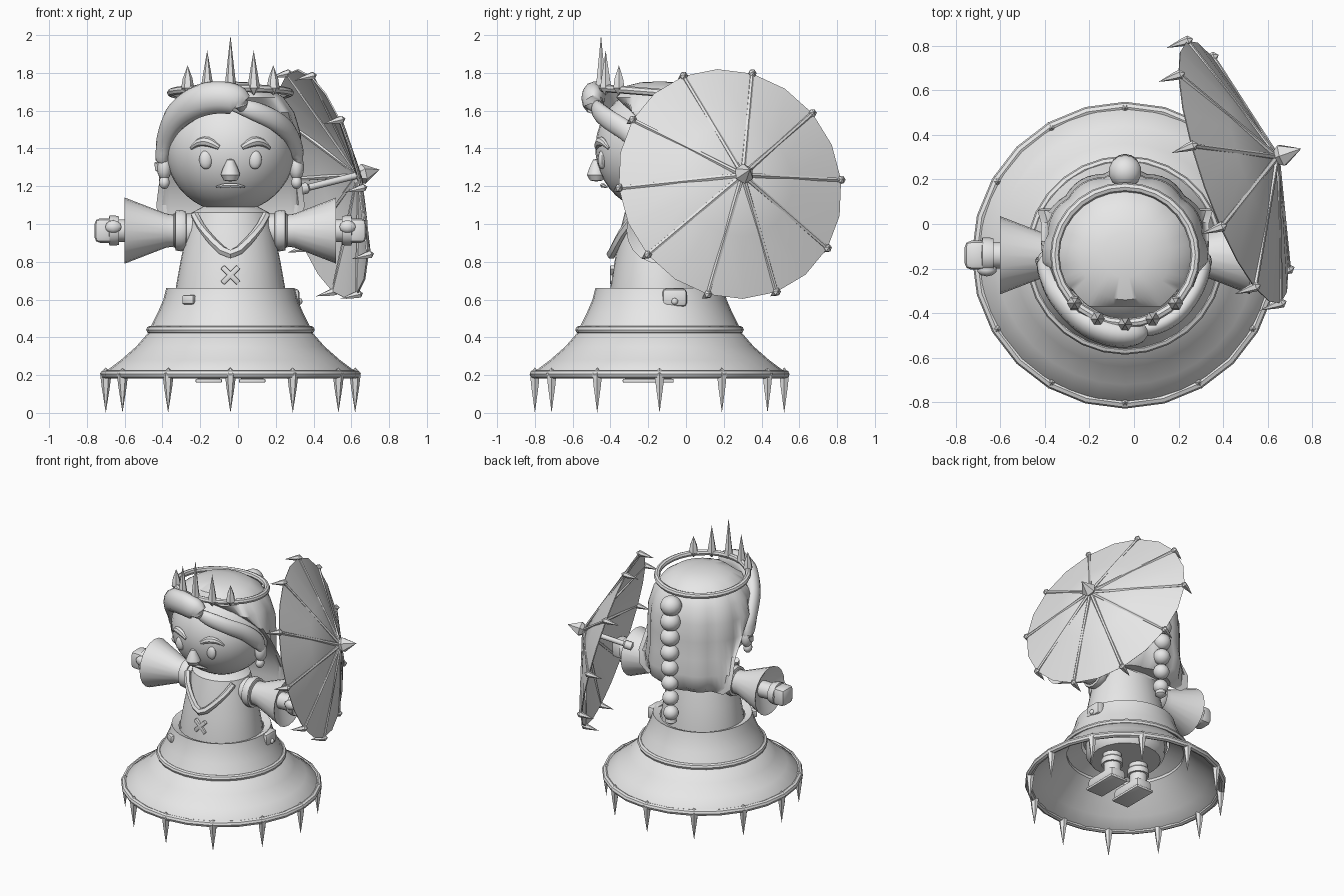
import bpy, bmesh, math
from math import sin, cos, pi, radians
from mathutils import Vector, Matrix

if "Cube" in bpy.data.objects:
    bpy.data.objects.remove(bpy.data.objects["Cube"], do_unlink=True)

GREY = bpy.data.materials.new("light_grey")
GREY.use_nodes = True
GREY.diffuse_color = (0.8, 0.8, 0.8, 1)
GREY.node_tree.nodes["Principled BSDF"].inputs["Base Color"].default_value = (0.8, 0.8, 0.8, 1)

CX, CY = -0.04, -0.14          # body axis


def finish(name, bm, matrix=None, sharp=42):
    """Turn a bmesh into an object, smooth with sharp edges kept."""
    if matrix is not None:
        bm.transform(matrix)
    bmesh.ops.remove_doubles(bm, verts=bm.verts, dist=0.0002)
    bmesh.ops.recalc_face_normals(bm, faces=bm.faces)
    for f in bm.faces:
        f.smooth = True
    for e in bm.edges:
        if len(e.link_faces) == 2 and e.calc_face_angle(0) > radians(sharp):
            e.smooth = False
    mesh = bpy.data.meshes.new(name)
    bm.to_mesh(mesh)
    bm.free()
    mesh.materials.append(GREY)
    ob = bpy.data.objects.new(name, mesh)
    bpy.context.collection.objects.link(ob)
    return ob


def at(x, y, z):
    return Matrix.Translation((x, y, z))


def aim(loc, direction):
    return at(*loc) @ Vector(direction).to_track_quat('Z', 'Y').to_matrix().to_4x4()


def skin(bm, rings, loop=False):
    n = len(rings[0])
    pairs = list(zip(rings, rings[1:])) + ([(rings[-1], rings[0])] if loop else [])
    for a, b in pairs:
        for i in range(n):
            bm.faces.new((a[i], a[(i + 1) % n], b[(i + 1) % n], b[i]))


def lathe(name, profile, seg=24, matrix=None, warp=None, sharp=42):
    bm = bmesh.new()
    rings = [[bm.verts.new((r * cos(2 * pi * i / seg), r * sin(2 * pi * i / seg), z))
              for i in range(seg)] for r, z in profile]
    skin(bm, rings)
    if warp:
        for v in bm.verts:
            warp(v.co)
    return finish(name, bm, matrix, sharp)


def tube(name, points, seg=8, loop=False, flat=1.0):
    """Round tube through (x, y, z, radius) points; flat squashes it sideways."""
    bm = bmesh.new()
    pts = [Vector(p[:3]) for p in points]
    n, rings = len(pts), []
    for k, p in enumerate(pts):
        a = pts[(k - 1) % n] if loop or k > 0 else p
        b = pts[(k + 1) % n] if loop or k < n - 1 else p
        t = (b - a).normalized()
        ref = Vector((0, 0, 1)) if abs(t.z) < 0.9 else Vector((0, 1, 0))
        u = t.cross(ref).normalized()
        w = t.cross(u)
        r = points[k][3]
        rings.append([bm.verts.new(p + r * (flat * cos(2 * pi * i / seg) * u + sin(2 * pi * i / seg) * w))
                      for i in range(seg)])
    skin(bm, rings, loop)
    if not loop:
        bm.faces.new(rings[0])
        bm.faces.new(rings[-1])
    return finish(name, bm)


def smooth_path(points, steps=5):
    """Catmull-Rom refinement of a radius path."""
    p = [Vector(q) for q in points]
    p = [p[0]] + p + [p[-1]]
    out = []
    for a, b, c, d in zip(p, p[1:], p[2:], p[3:]):
        for s in range(steps):
            t = s / steps
            out.append(0.5 * (2 * b + (c - a) * t + (2 * a - 5 * b + 4 * c - d) * t * t
                              + (3 * b - a - 3 * c + d) * t ** 3))
    return out + [p[-1]]


def ball(name, loc, size, matrix=None, seg=16):
    bm = bmesh.new()
    bmesh.ops.create_uvsphere(bm, u_segments=seg, v_segments=seg * 2 // 3, radius=1)
    turn = matrix if matrix is not None else Matrix()
    return finish(name, bm, at(*loc) @ turn @ Matrix.Diagonal((*size, 1)))


def box(name, loc, size, matrix=None, bevel=0.01):
    bm = bmesh.new()
    bmesh.ops.create_cube(bm, size=1, matrix=Matrix.Diagonal((*size, 1)))
    bmesh.ops.bevel(bm, geom=bm.edges[:], offset=bevel, segments=2, affect='EDGES', profile=0.5)
    return finish(name, bm, at(*loc) @ (matrix if matrix is not None else Matrix()))


def hoop(name, z, rx, ry, r, n, tilt=0):
    pts = [(CX + rx * cos(2 * pi * i / n), CY + ry * sin(2 * pi * i / n),
            z - tilt * sin(2 * pi * i / n), r) for i in range(n)]
    return tube(name, pts, 8, True)


# Skirt, bodice and petticoat
axis = at(CX, CY, 0)
lathe("skirt_lower", [(.4, .44), (.43, .43), (.5, .35), (.58, .28), (.66, .22), (.67, .19),
                      (.64, .2), (.57, .26), (.49, .33), (.4, .42), (.4, .44)], 32, axis)
lathe("skirt_upper", [(.29, .64), (.34, .66), (.355, .6), (.385, .53), (.425, .45),
                      (.41, .44), (.3, .5)], 32, axis)
lathe("bodice", [(0, .46), (.3, .5), (.29, .66), (.265, .8), (.235, .95), (.205, 1.06),
                 (.13, 1.1), (0, 1.12)], 32, axis @ Matrix.Diagonal((1, .9, 1, 1)))
lathe("petticoat", [(0, .38), (.24, .38), (.27, .42), (.27, .5), (0, .5)], 20, axis)
hoop("skirt_waist_ring", .44, .425, .425, .021, 28)
hoop("skirt_hem_ring", .205, .665, .665, .023, 24)
for k in range(12):
    a = k * pi / 6
    lathe("hem_spike", [(0, .24), (.03, .21), (.022, .14), (0, 0)], 6,
          at(CX + .66 * cos(a), CY + .66 * sin(a), 0))

# Neckline, stitch, pouch and patch
tube("neckline", smooth_path([(CX - .19, -.27, 1.05, .022), (CX - .13, -.34, .95, .022),
     (CX, -.395, .84, .026), (CX + .13, -.34, .95, .022), (CX + .19, -.27, 1.05, .022)], 3), 6)
for s in (-1, 1):
    box("bodice_stitch", (CX, -.39, .73), (.12, .025, .028), Matrix.Rotation(s * pi / 4, 4, 'Y'), .006)
box("pouch", (.29, -.06, .61), (.07, .13, .095), bevel=.02)
ball("pouch_button", (.326, -.06, .59), (.015, .018, .018), seg=8)
box("skirt_patch", (-.26, -.43, .6), (.07, .03, .05), Matrix.Rotation(-.5, 4, 'Z'), .01)

# Arms, sleeves, hands, legs and boots, mirrored about the body axis
for s, side in ((-1, "right"), (1, "left")):
    arm = aim((CX, CY, .965), (s, 0, 0))
    lathe(side + "_upper_arm", [(0, .1), (.09, .12), (.09, .3), (0, .34)], 16, arm)
    lathe(side + "_shoulder_cuff", [(.06, .23), (.1, .235), (.11, .26), (.105, .29), (.06, .3)], 16, arm)
    lathe(side + "_sleeve", [(0, .29), (.085, .3), (.09, .34), (.175, .56), (.16, .555), (.07, .5), (0, .5)],
          20, arm)
    lathe(side + "_wrist", [(0, .45), (.06, .46), (.06, .6), (0, .6)], 12, arm)
    lathe(side + "_wrist_band", [(.04, .59), (.075, .59), (.08, .61), (.08, .64), (.04, .65)], 12, arm)
    box(side + "_fist", (CX + s * .665, CY, .965), (.11, .13, .13), bevel=.03)
    ball(side + "_thumb", (CX + s * .62, CY - .065, .985), (.045, .03, .035), seg=10)
    x = CX + s * .115
    lathe(side + "_leg", [(0, .2), (.06, .2), (.06, .3), (.075, .3), (.075, .34), (.065, .35),
                          (.065, .48), (0, .48)], 14, at(x, CY, 0))
    box(side + "_boot", (x, CY - .06, .21), (.13, .26, .08), bevel=.025)
    box(side + "_boot_sole", (x, CY - .06, .17), (.14, .27, .02), bevel=.006)

# Head and face
ball("head", (CX, CY, 1.4), (.345, .34, .34), seg=32)
for s, side in ((-1, "right"), (1, "left")):
    ball(side + "_eye", (CX + s * .13, -.445, 1.34), (.036, .022, .05), seg=12)
    brow = [(CX + s * .06, -.47, 1.405, .014), (CX + s * .12, -.455, 1.435, .026),
            (CX + s * .17, -.435, 1.43, .02), (CX + s * .21, -.41, 1.4, .008)]
    tube(side + "_eyebrow", smooth_path(brow, 3), 8)
    ball(side + "_ear", (CX + s * .35, CY - .03, 1.3), (.04, .05, .07), seg=12)
    ball(side + "_side_curl", (CX + s * .35, CY - .04, 1.22), (.03, .035, .035), seg=10)
lathe("nose", [(0, -.06), (.035, -.055), (.052, -.025), (.04, .01), (.018, .055), (0, .06)], 10,
      at(CX, -.475, 1.285))
tube("mouth", [(CX - .075, -.42, 1.195, .006), (CX - .04, -.437, 1.203, .011), (CX, -.443, 1.205, .012),
               (CX + .04, -.437, 1.203, .011), (CX + .075, -.42, 1.195, .006)], 6)


# Long hair: scalloped locks behind, cut back from the face
def comb(co):
    fade = min(1, max(0, (1.72 - co.z) * 4))
    f = 1 + .04 * fade * (abs(cos(6 * math.atan2(co.y, co.x))) - .5)
    co.x *= f
    co.y = max(co.y * f, .21 - .9 * max(0, co.z - 1.05) ** 1.5)


lathe("long_hair", [(0, 1.755), (.1, 1.75), (.2, 1.725), (.28, 1.67), (.335, 1.59), (.365, 1.48),
                    (.37, 1.35), (.37, 1.22), (.385, 1.1), (.37, 1.0), (.31, .95), (0, .97)],
      72, axis, comb)

# Swept fringe and side locks
tube("fringe_quiff", smooth_path([(.02, -.48, 1.6, .02), (.0, -.49, 1.65, .075), (-.1, -.485, 1.67, .085),
     (-.22, -.43, 1.645, .085), (-.33, -.32, 1.56, .075), (-.385, -.22, 1.44, .06),
     (-.4, -.17, 1.34, .05), (-.43, -.17, 1.28, .012)]), 12, flat=.75)
tube("fringe_left_lock", smooth_path([(-.03, -.47, 1.63, .03), (.08, -.465, 1.6, .05),
     (.19, -.405, 1.55, .055), (.27, -.3, 1.48, .055), (.31, -.2, 1.38, .05), (.33, -.17, 1.28, .012)]),
     12, flat=.7)

# Braid down the back
for k in range(8):
    r = .075 - .003 * k
    ball("braid_knot", (CX, .235 + .015 * sin(k * pi / 7), 1.6 - k * .115), (r, r, r * .95), seg=14)
lathe("braid_end", [(0, -.09), (.04, -.06), (.03, 0), (0, 0)], 10, at(CX, .235, .79))

# Crown
hoop("crown_band", 1.695, .315, .305, .021, 28, .025)
for k, tip in zip(range(-2, 3), (1.84, 1.92, 2.0, 1.92, 1.84)):
    a = -pi / 2 + k * radians(23)
    lathe("crown_spike", [(0, 1.68), (.034, 1.72), (.026, 1.77), (0, tip)], 6,
          at(CX + .315 * cos(a), CY + .31 * sin(a), 0))

# Parasol in its own frame: z along the shaft, x towards the top
n = Vector((.92, .32, .23)).normalized()
u = (Vector((0, 0, 1)) - n * n.z).normalized()
w = n.cross(u)
frame = Matrix((u, w, n)).transposed().to_4x4()
frame.translation = (.64, .3, 1.26)
turn = frame @ Matrix.Rotation(radians(20), 4, 'Z')
R, H = .625, .21
lathe("parasol_canopy", [(0, 0), (R * .5, -H * .46), (R, -H), (R - .006, -H - .006),
                         (R * .5, -H * .5), (0, -.01)], 20, turn, sharp=60)
for k in range(10):
    a = k * pi / 5
    rim = turn @ Vector((R * cos(a), R * sin(a), -H))
    tube("parasol_rib", [(*frame.translation, .014), (*rim, .012)], 6)
    lathe("parasol_rib_spike", [(0, -.03), (.022, -.01), (.018, .02), (0, .1)], 6, aim(rim, -n))
lathe("parasol_finial", [(0, -.03), (.02, -.02), (.055, .025), (0, .12)], 6, frame, sharp=25)
lathe("parasol_shaft", [(0, -.36), (.03, -.35), (.03, -.3), (.018, -.29), (.018, 0), (0, 0)], 10, frame)
